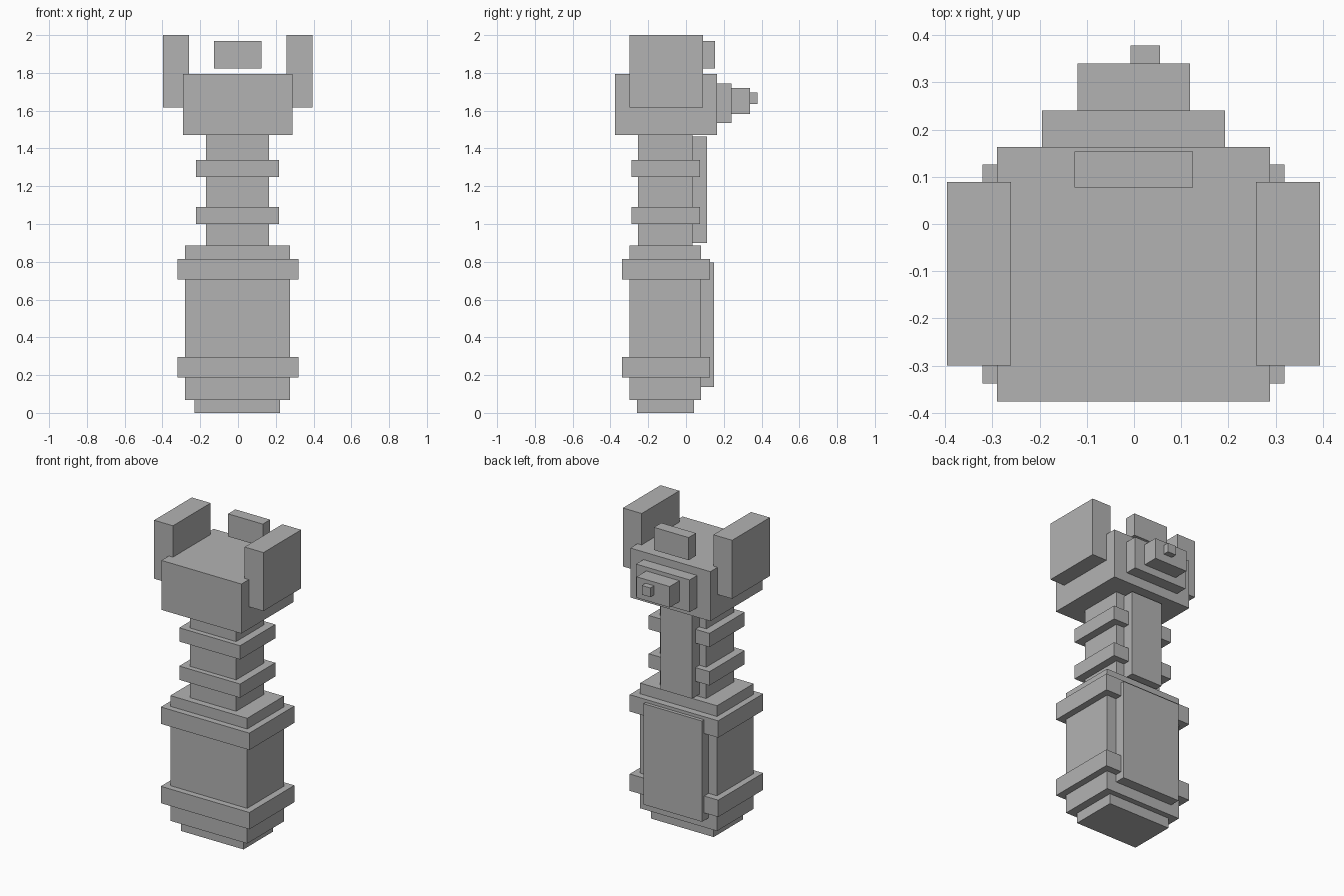
import bpy
import bmesh

default = bpy.data.objects.get("Cube")
if default:
    bpy.data.objects.remove(default, do_unlink=True)

grey = bpy.data.materials.new("plain_grey")
grey.use_nodes = True
colour = (0.45, 0.45, 0.45, 1)
grey.diffuse_color = colour
grey.node_tree.nodes["Principled BSDF"].inputs["Base Color"].default_value = colour


def box(name, x, y, z):
    """Flat-sided block spanning the given (low, high) ranges."""
    bm = bmesh.new()
    bmesh.ops.create_cube(bm, size=1)
    for v in bm.verts:
        v.co = [r[0] if c < 0 else r[1] for c, r in zip(v.co, (x, y, z))]
    mesh = bpy.data.meshes.new(name)
    bm.to_mesh(mesh)
    bm.free()
    mesh.materials.append(grey)
    obj = bpy.data.objects.new(name, mesh)
    bpy.context.collection.objects.link(obj)
    return obj


# Lower grip: foot, body, back panel and two wide bands
box("foot", (-0.23, 0.222), (-0.26, 0.043), (0, 0.067))
box("grip_body", (-0.28, 0.275), (-0.298, 0.08), (0.067, 0.885))
box("grip_back_panel", (-0.22, 0.205), (0.08, 0.148), (0.137, 0.795))
for label, z in (("lower", 0.187), ("upper", 0.705)):
    box(label + "_grip_band", (-0.321, 0.319), (-0.338, 0.126), (z, z + 0.11))

# Neck with a back rail and two narrow bands
box("neck", (-0.17, 0.165), (-0.255, 0.034), (0.885, 1.475))
box("neck_back_rail", (-0.12, 0.106), (0.034, 0.11), (0.9, 1.462))
for label, z in (("lower", 1.0), ("upper", 1.25)):
    box(label + "_neck_band", (-0.222, 0.217), (-0.289, 0.075), (z, z + 0.09))

# Head with side plates and a raised rear block
box("head", (-0.29, 0.288), (-0.376, 0.163), (1.472, 1.795))
for label, x in (("right", (-0.396, -0.26)), ("left", (0.258, 0.394))):
    box(label + "_side_plate", x, (-0.3, 0.089), (1.618, 2))
box("rear_top_block", (-0.126, 0.125), (0.077, 0.153), (1.822, 1.97))

# Stepped knob on the back of the head
box("knob_base", (-0.195, 0.193), (0.163, 0.24), (1.535, 1.745))
box("knob_middle", (-0.12, 0.119), (0.24, 0.34), (1.583, 1.72))
box("knob_tip", (-0.007, 0.055), (0.34, 0.378), (1.635, 1.695))
